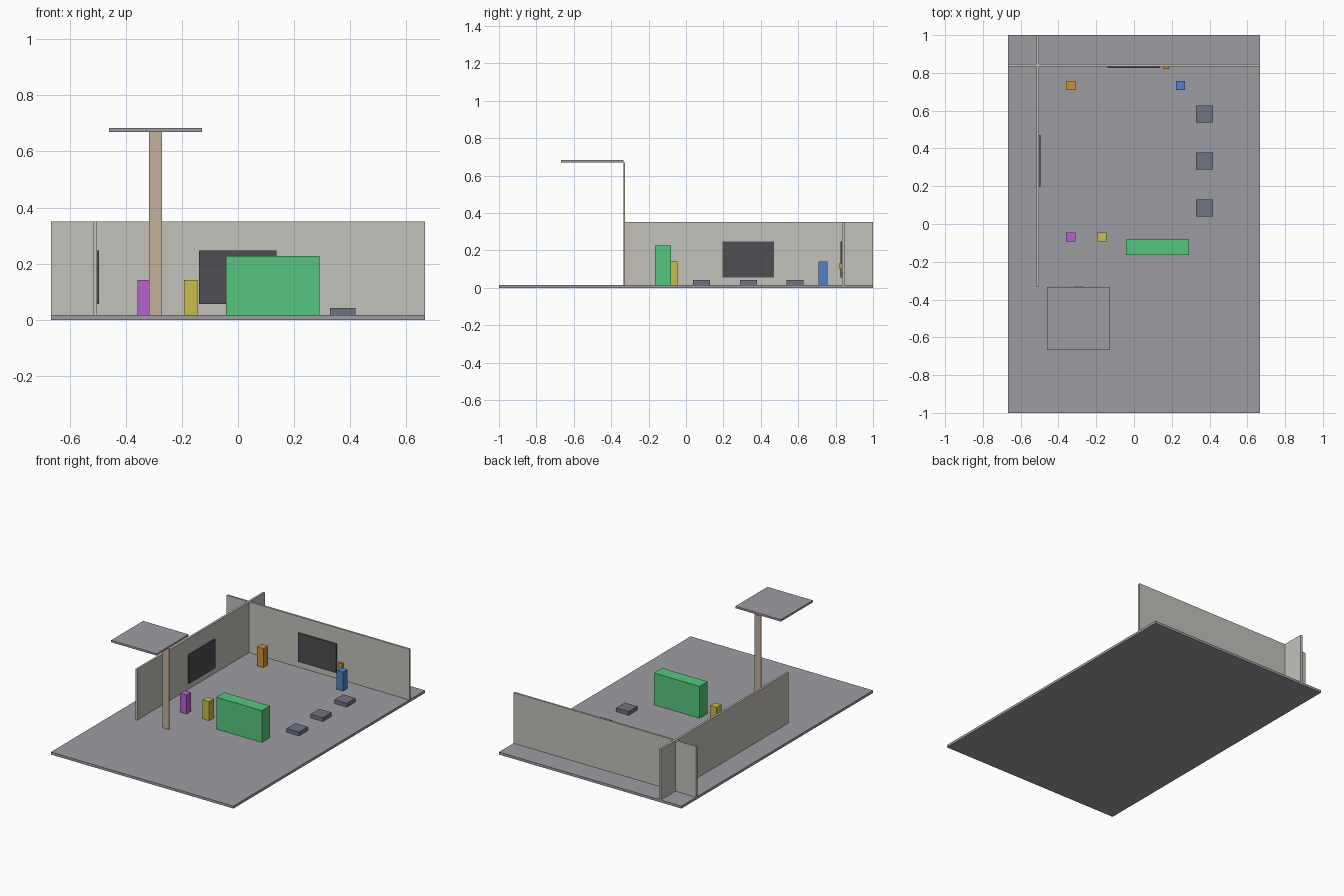
import bpy
import bmesh

cube = bpy.data.objects.get("Cube")
if cube:
    bpy.data.objects.remove(cube, do_unlink=True)


def linear(c):
    c /= 255
    return c / 12.92 if c <= 0.04045 else ((c + 0.055) / 1.055) ** 2.4


def material(name, *rgb):
    mat = bpy.data.materials.new(name)
    mat.use_nodes = True
    color = (*[linear(c) for c in rgb], 1)
    mat.diffuse_color = color
    mat.node_tree.nodes["Principled BSDF"].inputs["Base Color"].default_value = color
    return mat


floor_grey = material("floor grey", 158, 157, 162)
wall_beige = material("wall beige", 196, 193, 187)
screen_black = material("screen black", 78, 77, 82)
wood = material("pale wood", 195, 176, 154)
green = material("green", 86, 198, 126)
slate = material("slate grey", 112, 117, 130)
orange = material("orange", 207, 146, 52)
blue = material("blue", 77, 130, 200)
purple = material("purple", 180, 100, 205)
yellow = material("yellow", 200, 190, 75)


def box(name, mat, xs, ys, zs):
    """Box spanning the given (low, high) range on each axis."""
    bm = bmesh.new()
    bmesh.ops.create_cube(bm, size=1)
    for v in bm.verts:
        v.co = [r[0] if c < 0 else r[1] for c, r in zip(v.co, (xs, ys, zs))]
    mesh = bpy.data.meshes.new(name)
    bm.to_mesh(mesh)
    bm.free()
    mesh.materials.append(mat)
    obj = bpy.data.objects.new(name, mesh)
    bpy.context.collection.objects.link(obj)
    return obj


def around(center, size):
    return center - size / 2, center + size / 2


FLOOR = 0.0165
WALL_TOP = 0.351

# Ground slab and the two crossing walls
box("floor", floor_grey, (-0.667, 0.667), (-1, 1), (0, FLOOR))
box("back_wall", wall_beige, (-0.667, 0.667), (0.835, 0.848), (FLOOR, WALL_TOP))
box("side_wall", wall_beige, (-0.517, -0.503), (-0.333, 1), (FLOOR, WALL_TOP))

# Dark wall panels and the small wall box
box("back_screen", screen_black, (-0.139, 0.137), (0.827, 0.835), (0.056, 0.247))
box("side_screen", screen_black, (-0.503, -0.495), (0.195, 0.47), (0.056, 0.247))
box("wall_box", orange, (0.157, 0.186), (0.82, 0.835), (0.10, 0.132))

# Post with its flat canopy
box("post", wood, (-0.318, -0.271), (-0.334, -0.327), (FLOOR, 0.67))
box("canopy", floor_grey, (-0.46, -0.128), (-0.667, -0.333), (0.67, 0.683))

# Counter
box("counter", green, (-0.043, 0.29), (-0.165, -0.081), (FLOOR, 0.227))

# Standing figures
for name, mat, x, y in (("orange_figure", orange, -0.335, 0.733),
                        ("blue_figure", blue, 0.247, 0.733),
                        ("purple_figure", purple, -0.335, -0.069),
                        ("yellow_figure", yellow, -0.169, -0.069)):
    box(name, mat, around(x, 0.048), around(y, 0.048), (FLOOR, 0.142))

# Row of low blocks
for i in range(3):
    box(f"low_block_{i + 1}", slate, around(0.374, 0.091),
        around(0.084 + 0.249 * i, 0.091), (FLOOR, 0.042))
